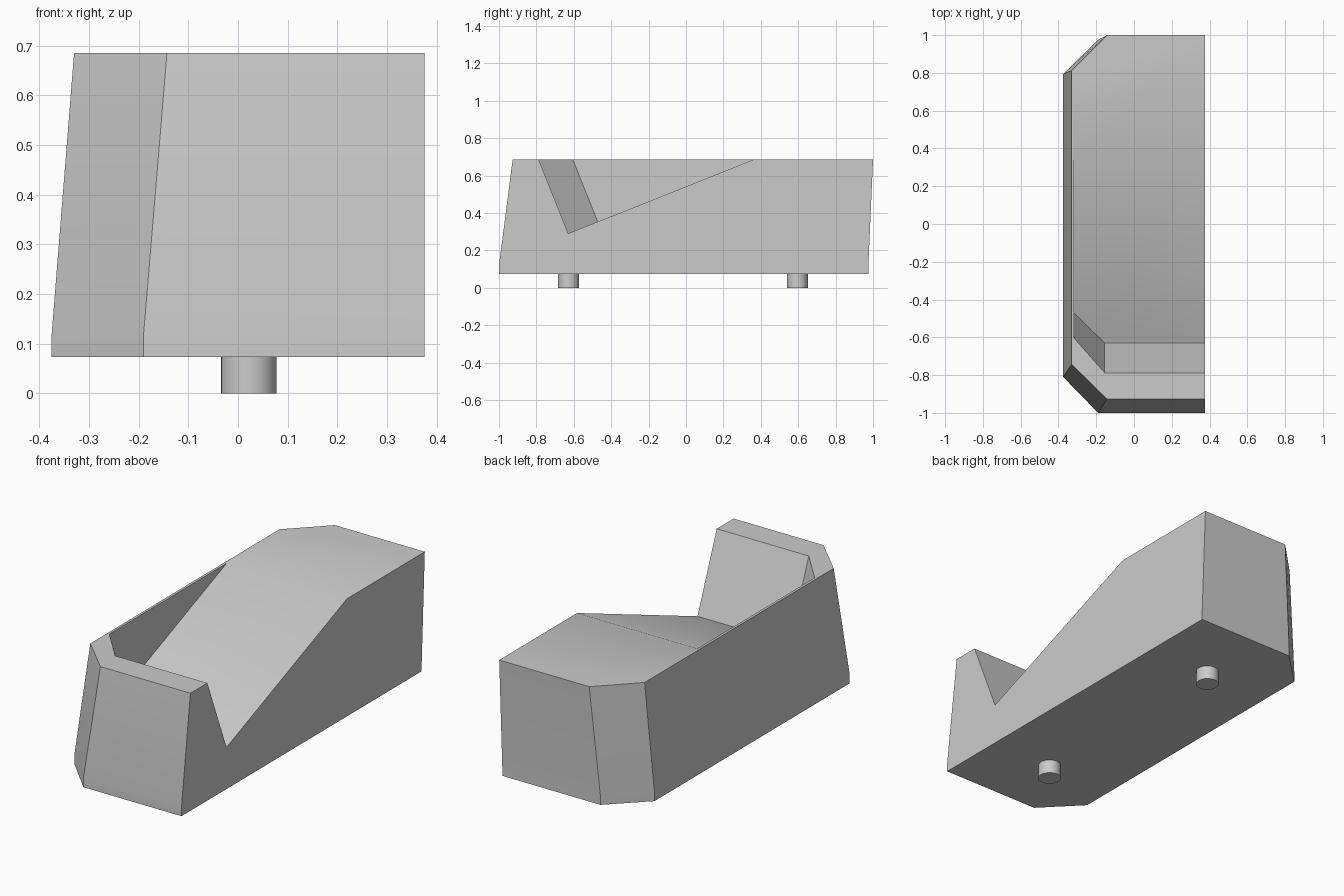
import bpy
import bmesh
from math import radians
from mathutils import Vector

if "Cube" in bpy.data.objects:
    bpy.data.objects.remove(bpy.data.objects["Cube"], do_unlink=True)

# Single neutral grey for the whole model
grey = bpy.data.materials.new("light grey")
grey.use_nodes = True
colour = (0.6, 0.6, 0.6, 1)
grey.diffuse_color = colour
grey.node_tree.nodes["Principled BSDF"].inputs["Base Color"].default_value = colour


def loft(name, rings):
    """Closed solid through matching rings of points, bottom to top."""
    bm = bmesh.new()
    loops = [[bm.verts.new(p) for p in ring] for ring in rings]
    n = len(loops[0])
    for low, high in zip(loops, loops[1:]):
        for i in range(n):
            j = (i + 1) % n
            bm.faces.new((low[i], low[j], high[j], high[i]))
    bm.faces.new(loops[0])
    bm.faces.new(loops[-1])
    bmesh.ops.recalc_face_normals(bm, faces=bm.faces)
    mesh = bpy.data.meshes.new(name)
    bm.to_mesh(mesh)
    bm.free()
    mesh.materials.append(grey)
    obj = bpy.data.objects.new(name, mesh)
    bpy.context.collection.objects.link(obj)
    return obj


def smooth(obj):
    bpy.ops.object.select_all(action='DESELECT')
    obj.select_set(True)
    bpy.context.view_layer.objects.active = obj
    bpy.ops.object.shade_smooth_by_angle(angle=radians(30))


def outline(z, left, corner, front, front_side, back, back_side):
    """Plan outline with both left corners chamfered and a flat right side."""
    right = 0.375
    plan = [(right, front), (corner, front), (left, front_side),
            (left, back_side), (corner, back), (right, back)]
    return [(x, y, z) for x, y in plan]


# Body: short upright foot, then tapered sides up to the flat top
foot = (-0.375, -0.19, -1.0, -0.81, 0.975, 0.795)
rim = (-0.33, -0.143, -0.927, -0.743, 1.0, 0.812)
body = loft("body", [outline(0.073, *foot), outline(0.12, *foot), outline(0.685, *rim)])

# Wedge recess: sloping floor extruded square to itself, open to the right
floor_plan = [(0.5, -0.63), (-0.155, -0.63), (-0.317, -0.472), (-0.317, 0.9), (0.5, 0.9)]
floor = [Vector((x, y, 0.29 + 0.399 * (y + 0.63))) for x, y in floor_plan]
lift = Vector((0, -0.32, 0.8))
cutter = loft("recess_cutter", [floor, [p + lift for p in floor]])
cutter.hide_render = True

cut = body.modifiers.new("recess", 'BOOLEAN')
cut.operation = 'DIFFERENCE'
cut.solver = 'EXACT'
cut.object = cutter
bpy.context.view_layer.objects.active = body
bpy.ops.object.modifier_apply(modifier=cut.name)
bpy.data.objects.remove(cutter, do_unlink=True)
smooth(body)

# Round pegs underneath
for name, y in (("front_peg", -0.628), ("back_peg", 0.595)):
    bpy.ops.mesh.primitive_cylinder_add(vertices=32, radius=0.056, depth=0.075,
                                        location=(0.022, y, 0.0375))
    peg = bpy.context.object
    peg.name = name
    peg.data.materials.append(grey)
    smooth(peg)
